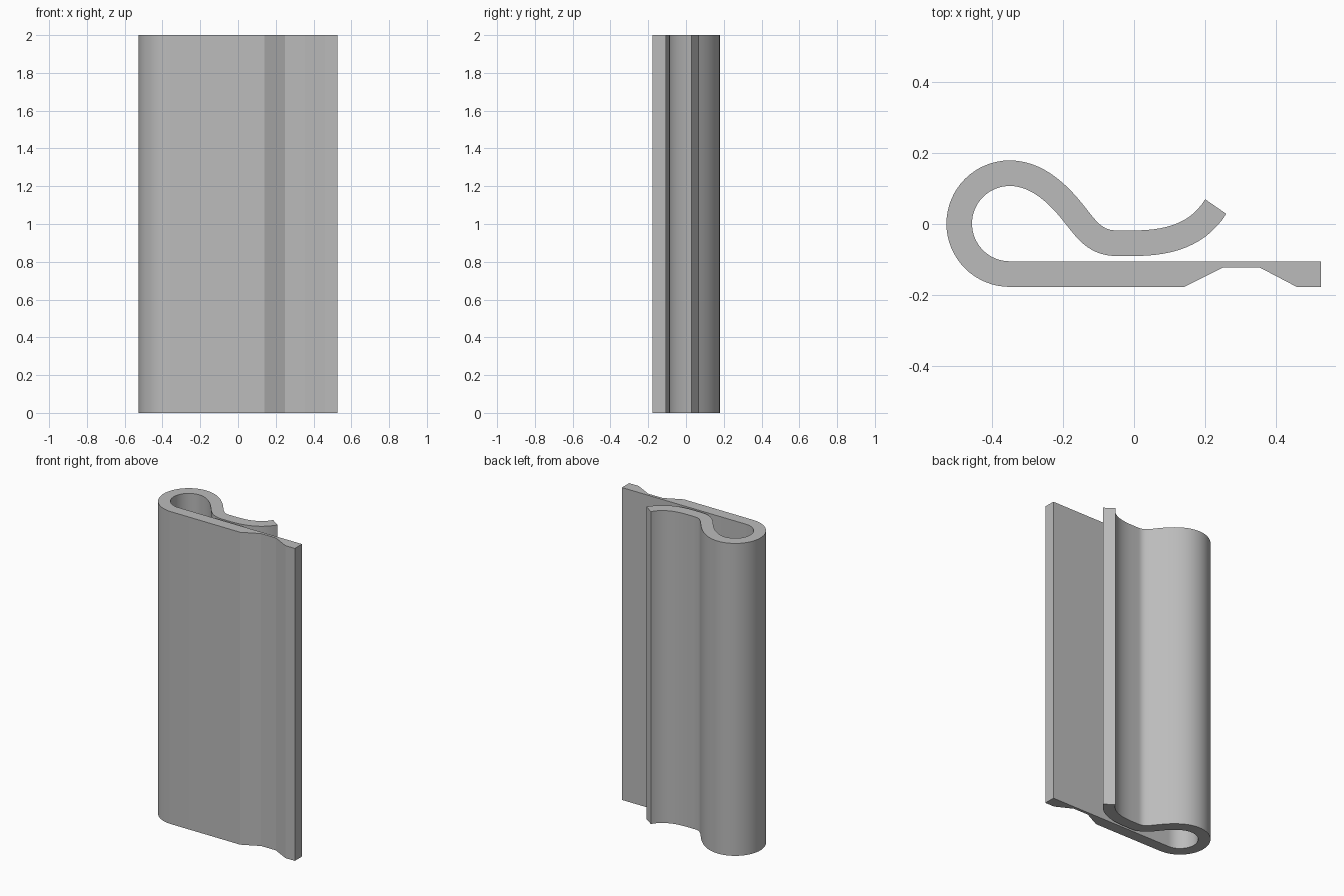
import bpy, bmesh
from math import pi, sin, cos
from mathutils import Vector
from mathutils.geometry import interpolate_bezier

cube = bpy.data.objects.get("Cube")
if cube:
    bpy.data.objects.remove(cube, do_unlink=True)

HEIGHT = 2.0
HALF = 0.036          # half the wall thickness

# Single grey material
grey = bpy.data.materials.new("plain grey")
grey.use_nodes = True
colour = (0.5, 0.5, 0.5, 1)
grey.diffuse_color = colour
grey.node_tree.nodes["Principled BSDF"].inputs["Base Color"].default_value = colour

# Centreline: round loop, then the S-shaped spring arm
path = []
for i in range(33):
    a = -pi / 2 - pi * i / 32
    path.append(Vector((-0.35 + 0.142 * cos(a), 0.001 + 0.142 * sin(a))))
arm = [
    [(-0.35, 0.143), (-0.27, 0.143), (-0.21, 0.08), (-0.17, 0.03)],
    [(-0.17, 0.03), (-0.135, -0.014), (-0.11, -0.054), (-0.05, -0.054)],
    [(-0.05, -0.054), (-0.03, -0.054), (-0.02, -0.054), (0, -0.054)],
    [(0, -0.054), (0.1, -0.054), (0.18, -0.03), (0.23, 0.049)],
]
for curve in arm:
    steps = 3 if curve is arm[2] else 15
    path += interpolate_bezier(*[Vector(p) for p in curve], steps)[1:]
path = [Vector((p[0], p[1])) for p in path]

# Offset the centreline to both sides
outer, inner = [], []
for i, p in enumerate(path):
    t = (path[min(i + 1, len(path) - 1)] - path[max(i - 1, 0)]).normalized()
    if i == 0:
        t = Vector((-1, 0))
    n = Vector((-t.y, t.x)) * HALF
    outer.append(p + n)
    inner.append(p - n)

# Flat plate with a shallow tapered groove on its front
plate = [(0.527, -0.105), (0.527, -0.178), (0.46, -0.178),
         (0.355, -0.123), (0.25, -0.123), (0.14, -0.178)]
outline = [Vector(p) for p in plate] + outer + inner[::-1]

# Extrude the closed profile upwards
bm = bmesh.new()
base = bm.faces.new([bm.verts.new((p.x, p.y, 0)) for p in outline])
top = bmesh.ops.extrude_face_region(bm, geom=[base], use_keep_orig=True)["geom"]
bmesh.ops.translate(bm, vec=(0, 0, HEIGHT),
                    verts=[v for v in top if isinstance(v, bmesh.types.BMVert)])
bmesh.ops.recalc_face_normals(bm, faces=bm.faces)
mesh = bpy.data.meshes.new("spring_clip")
bm.to_mesh(mesh)
bm.free()
mesh.materials.append(grey)
clip = bpy.data.objects.new("spring_clip", mesh)
bpy.context.collection.objects.link(clip)

# Smooth the curved walls, keep the corners sharp
bpy.ops.object.select_all(action="DESELECT")
clip.select_set(True)
bpy.context.view_layer.objects.active = clip
bpy.ops.object.shade_smooth_by_angle(angle=0.35)
